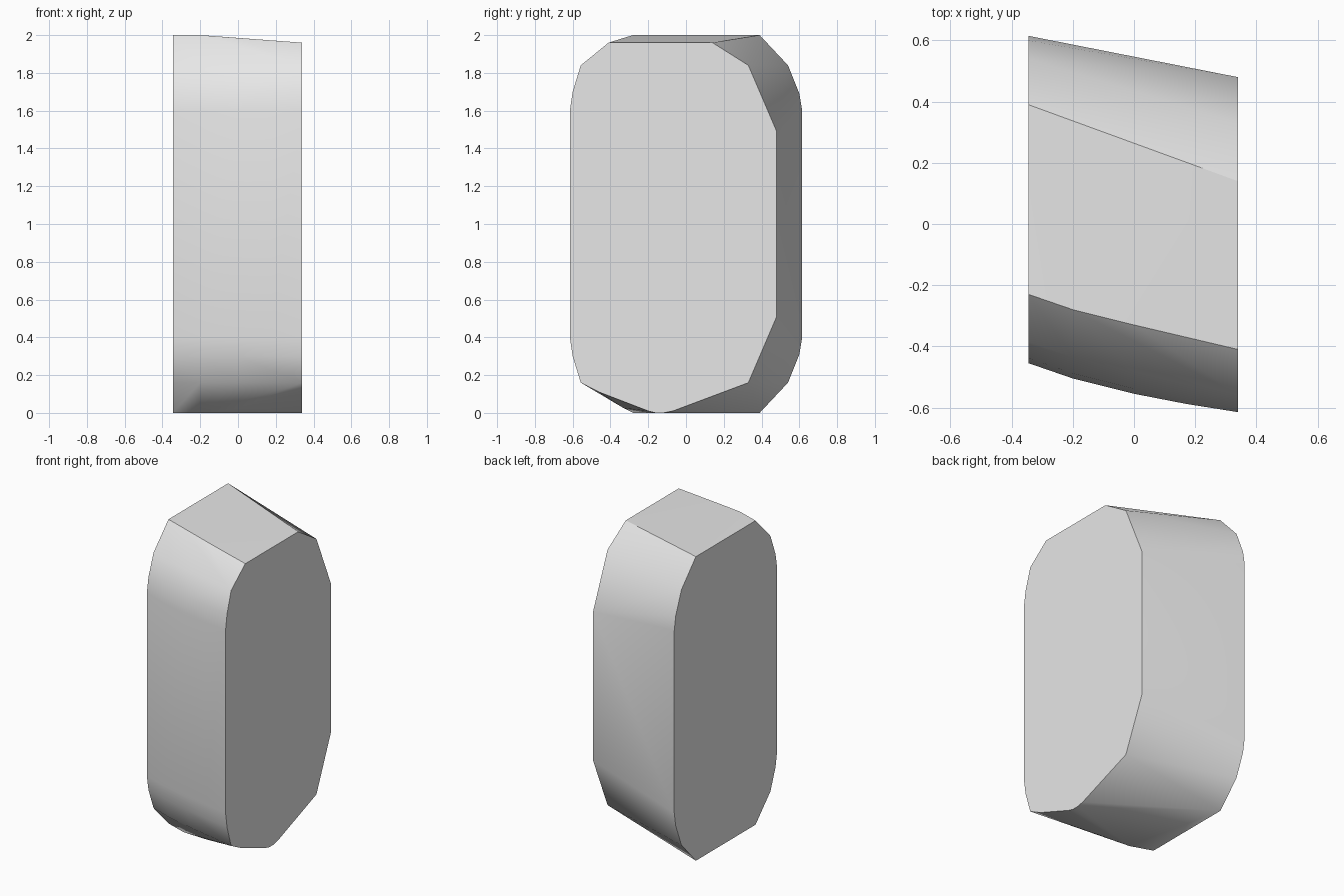
import bpy
import bmesh
import math

cube = bpy.data.objects.get("Cube")
if cube:
    bpy.data.objects.remove(cube, do_unlink=True)

RIGHT_X, LEFT_X = -0.345, 0.34

# Rounded front edge of the right end, from mid height up to the top
front_arc = [(-0.455, 1.60), (-0.438, 1.70), (-0.385, 1.84), (-0.23, 2.0)]
back_arc = [(0.615, 1.60), (0.60, 1.69), (0.54, 1.84), (0.39, 2.0)]


def mirrored(arc):
    """Add the lower half of an arc that is symmetric about z = 1."""
    return arc + [(y, 2 - z) for y, z in arc]


points = [(RIGHT_X, y, z) for y, z in mirrored(front_arc + back_arc)]

# Left end: cut lower at the top, tapering to a blunt point at the bottom
left_profile = mirrored([(-0.615, 1.60), (-0.60, 1.70), (-0.557, 1.84),
                         (0.33, 1.84), (0.48, 1.49)])
left_profile += [(-0.41, 1.96), (0.14, 1.96),
                 (-0.46, 0.11), (-0.20, 0.01), (-0.16, 0.0),
                 (-0.12, 0.0), (-0.07, 0.01)]
points += [(LEFT_X, y, z) for y, z in left_profile]

# Gently bowed front: shifted arcs between the ends (x, shift, top, bottom)
for x, shift, top, bottom in [(-0.20, -0.05, 2.0, 0.0),
                              (0.0, -0.10, 1.985, 0.025),
                              (0.17, -0.133, 1.972, 0.06)]:
    for y, z in mirrored(front_arc):
        points.append((x, y + shift, min(max(z, bottom), top)))

# Solid skin around all the sections
bm = bmesh.new()
for p in points:
    bm.verts.new(p)
result = bmesh.ops.convex_hull(bm, input=bm.verts)
loose = {g for g in result["geom_interior"] + result["geom_unused"]
         if isinstance(g, bmesh.types.BMVert)}
bmesh.ops.delete(bm, geom=list(loose), context="VERTS")
bmesh.ops.dissolve_limit(bm, angle_limit=math.radians(0.5),
                         verts=bm.verts, edges=bm.edges)
bmesh.ops.recalc_face_normals(bm, faces=bm.faces)

mesh = bpy.data.meshes.new("rounded_slab")
bm.to_mesh(mesh)
bm.free()
slab = bpy.data.objects.new("rounded_slab", mesh)
bpy.context.collection.objects.link(slab)

# Plain grey
grey = bpy.data.materials.new("light_grey")
grey.use_nodes = True
colour = (0.8, 0.8, 0.8, 1)
grey.diffuse_color = colour
grey.node_tree.nodes["Principled BSDF"].inputs["Base Color"].default_value = colour
mesh.materials.append(grey)

bpy.ops.object.select_all(action="DESELECT")
slab.select_set(True)
bpy.context.view_layer.objects.active = slab
bpy.ops.object.shade_smooth_by_angle(angle=math.radians(30))
